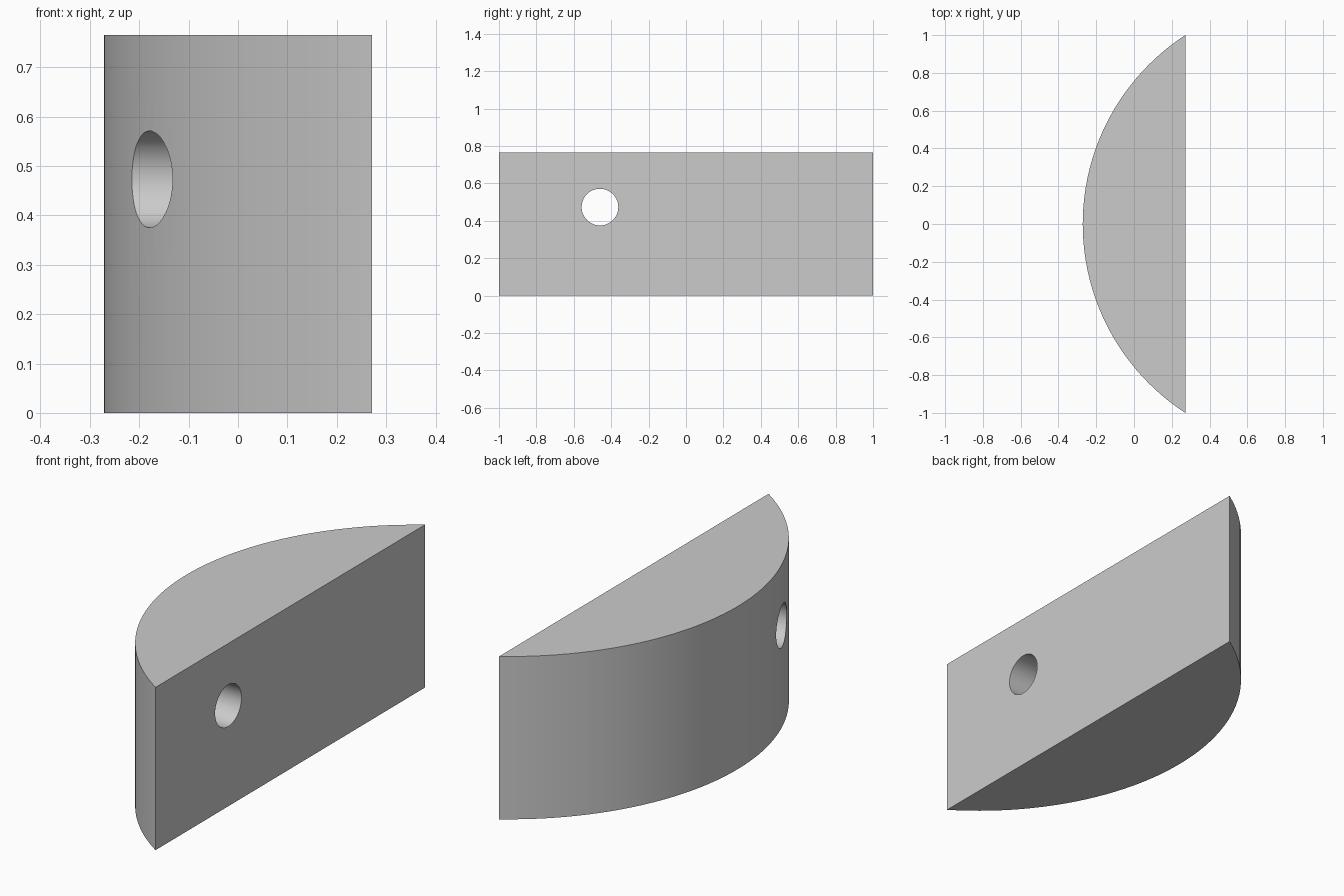
import bpy, bmesh, math

default = bpy.data.objects.get("Cube")
if default:
    bpy.data.objects.remove(default, do_unlink=True)

# Single grey material
grey = bpy.data.materials.new("plain grey")
grey.use_nodes = True
colour = (0.6, 0.6, 0.6, 1)
grey.diffuse_color = colour
grey.node_tree.nodes["Principled BSDF"].inputs["Base Color"].default_value = colour

DEPTH, HEIGHT, SEGMENTS = 0.543, 0.765, 48
RADIUS = (1 + DEPTH ** 2) / (2 * DEPTH)
HALF_ANGLE = math.asin(1 / RADIUS)

# Block: circular segment outline, flat face towards +x, extruded upwards
bm = bmesh.new()
outline = []
for i in range(SEGMENTS + 1):
    a = HALF_ANGLE * (1 - 2 * i / SEGMENTS)
    x = RADIUS - DEPTH / 2 - RADIUS * math.cos(a)
    outline.append(bm.verts.new((x, RADIUS * math.sin(a), 0)))
base = bm.faces.new(outline)
top = bmesh.ops.extrude_face_region(bm, geom=[base])["geom"]
bmesh.ops.translate(bm, vec=(0, 0, HEIGHT),
                    verts=[v for v in top if isinstance(v, bmesh.types.BMVert)])
bmesh.ops.recalc_face_normals(bm, faces=bm.faces)
mesh = bpy.data.meshes.new("curved_block")
bm.to_mesh(mesh)
bm.free()
mesh.materials.append(grey)
block = bpy.data.objects.new("curved_block", mesh)
bpy.context.collection.objects.link(block)

# Round hole running straight through along x
bpy.ops.mesh.primitive_cylinder_add(vertices=48, radius=0.098, depth=2,
                                    location=(0, -0.46, 0.473),
                                    rotation=(0, math.pi / 2, 0))
cutter = bpy.context.object
cutter.name = "hole_cutter"
cutter.hide_render = True
cutter.data.materials.append(grey)

cut = block.modifiers.new("hole", "BOOLEAN")
cut.operation = "DIFFERENCE"
cut.solver = "EXACT"
cut.object = cutter
bpy.ops.object.select_all(action="DESELECT")
block.select_set(True)
bpy.context.view_layer.objects.active = block
bpy.ops.object.modifier_apply(modifier=cut.name)
bpy.data.objects.remove(cutter, do_unlink=True)

bpy.ops.object.shade_smooth_by_angle(angle=math.radians(30))
